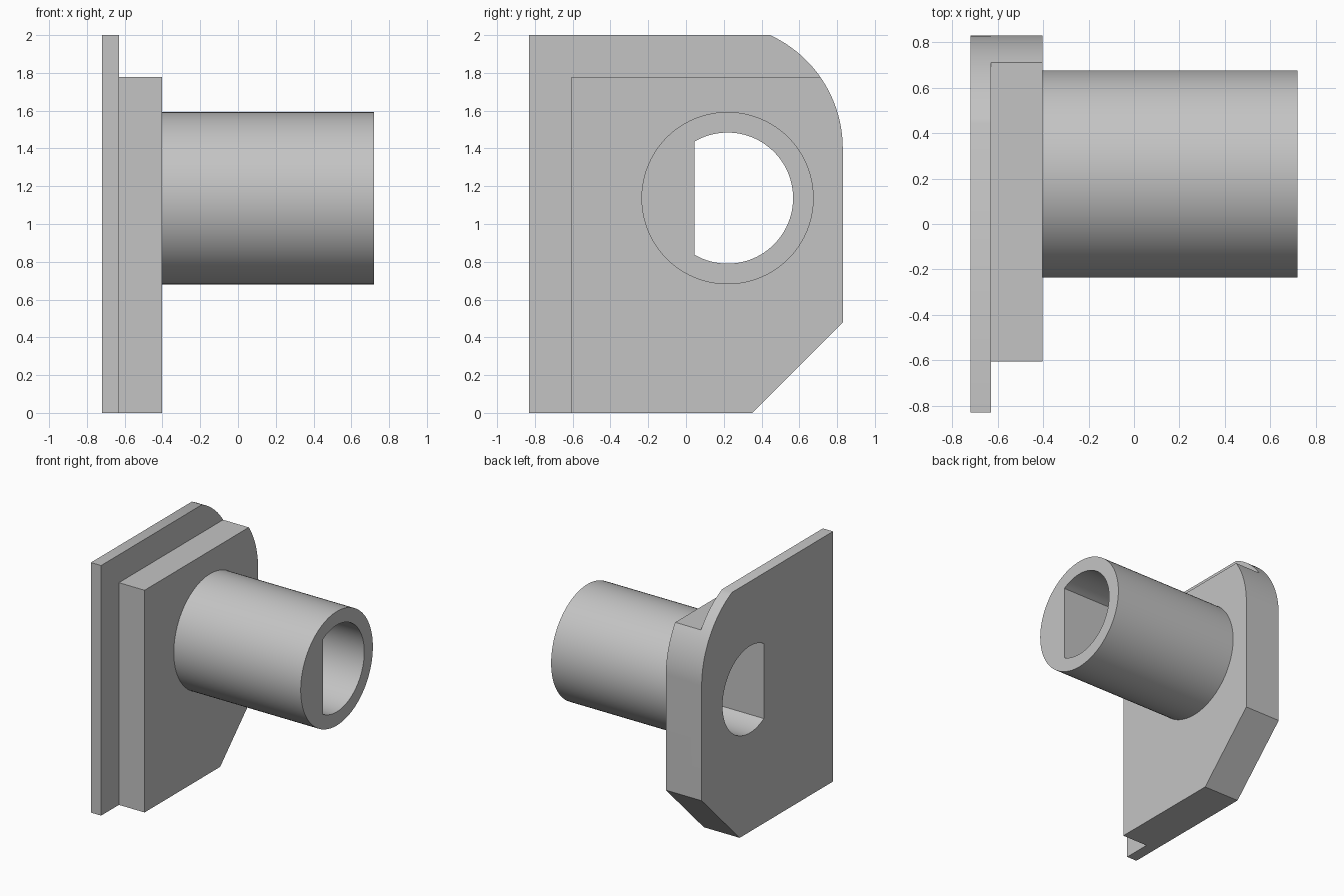
import bpy
import bmesh
from math import acos, asin, cos, sin, pi

if "Cube" in bpy.data.objects:
    bpy.data.objects.remove(bpy.data.objects["Cube"])

# Shared dimensions, in the y-z plane
SIDE = 0.83                    # half depth of the plates
ROUND_R, ROUND_Z = 0.66, 1.4   # rounded upper corner
BORE_Y, BORE_Z = 0.22, 1.137   # tube axis
TUBE_R, BORE_R = 0.456, 0.347
FLAT_Y = 0.045                 # flat side of the D-shaped bore

grey = bpy.data.materials.new("plain_grey")
grey.use_nodes = True
colour = (0.55, 0.55, 0.55, 1)
grey.diffuse_color = colour
grey.node_tree.nodes["Principled BSDF"].inputs["Base Color"].default_value = colour


def arc(cy, cz, r, start, end, steps):
    """Points on an arc in the y-z plane."""
    angles = [start + (end - start) * i / steps for i in range(steps + 1)]
    return [(cy + r * cos(a), cz + r * sin(a)) for a in angles]


def extrude_profile(name, profile, x0, x1):
    """Solid made from a closed y-z profile between two x positions."""
    bm = bmesh.new()
    face = bm.faces.new([bm.verts.new((x0, y, z)) for y, z in profile])
    result = bmesh.ops.extrude_face_region(bm, geom=[face], use_keep_orig=True)
    moved = [v for v in result["geom"] if isinstance(v, bmesh.types.BMVert)]
    bmesh.ops.translate(bm, verts=moved, vec=(x1 - x0, 0, 0))
    bmesh.ops.recalc_face_normals(bm, faces=bm.faces)
    mesh = bpy.data.meshes.new(name)
    bm.to_mesh(mesh)
    bm.free()
    mesh.materials.append(grey)
    obj = bpy.data.objects.new(name, mesh)
    bpy.context.collection.objects.link(obj)
    return obj


def plate_profile(front_y, top_z):
    """Plate outline with a chamfered lower and a rounded upper corner."""
    corner = arc(SIDE - ROUND_R, ROUND_Z, ROUND_R,
                 0, asin((top_z - ROUND_Z) / ROUND_R), 24)
    return [(front_y, 0), (0.35, 0), (SIDE, 0.48), *corner, (front_y, top_z)]


# Two stacked plates and the tube
parts = [
    extrude_profile("back_plate", plate_profile(-SIDE, 2.0), -0.72, -0.63),
    extrude_profile("front_plate", plate_profile(-0.605, 1.777), -0.63, -0.403),
    extrude_profile("tube", arc(BORE_Y, BORE_Z, TUBE_R, 0, 2 * pi, 96)[:-1],
                    -0.403, 0.72),
]

# D-shaped bore through every part
half_angle = acos((FLAT_Y - BORE_Y) / BORE_R)
cutter = extrude_profile(
    "bore_cutter", arc(BORE_Y, BORE_Z, BORE_R, -half_angle, half_angle, 64), -1, 1)
cutter.hide_render = True

for part in parts:
    bore = part.modifiers.new("bore", "BOOLEAN")
    bore.operation = "DIFFERENCE"
    bore.solver = "EXACT"
    bore.object = cutter
    bpy.ops.object.select_all(action="DESELECT")
    part.select_set(True)
    bpy.context.view_layer.objects.active = part
    bpy.ops.object.modifier_apply(modifier=bore.name)
    bpy.ops.object.shade_smooth_by_angle(angle=pi / 6)

bpy.data.objects.remove(cutter)
